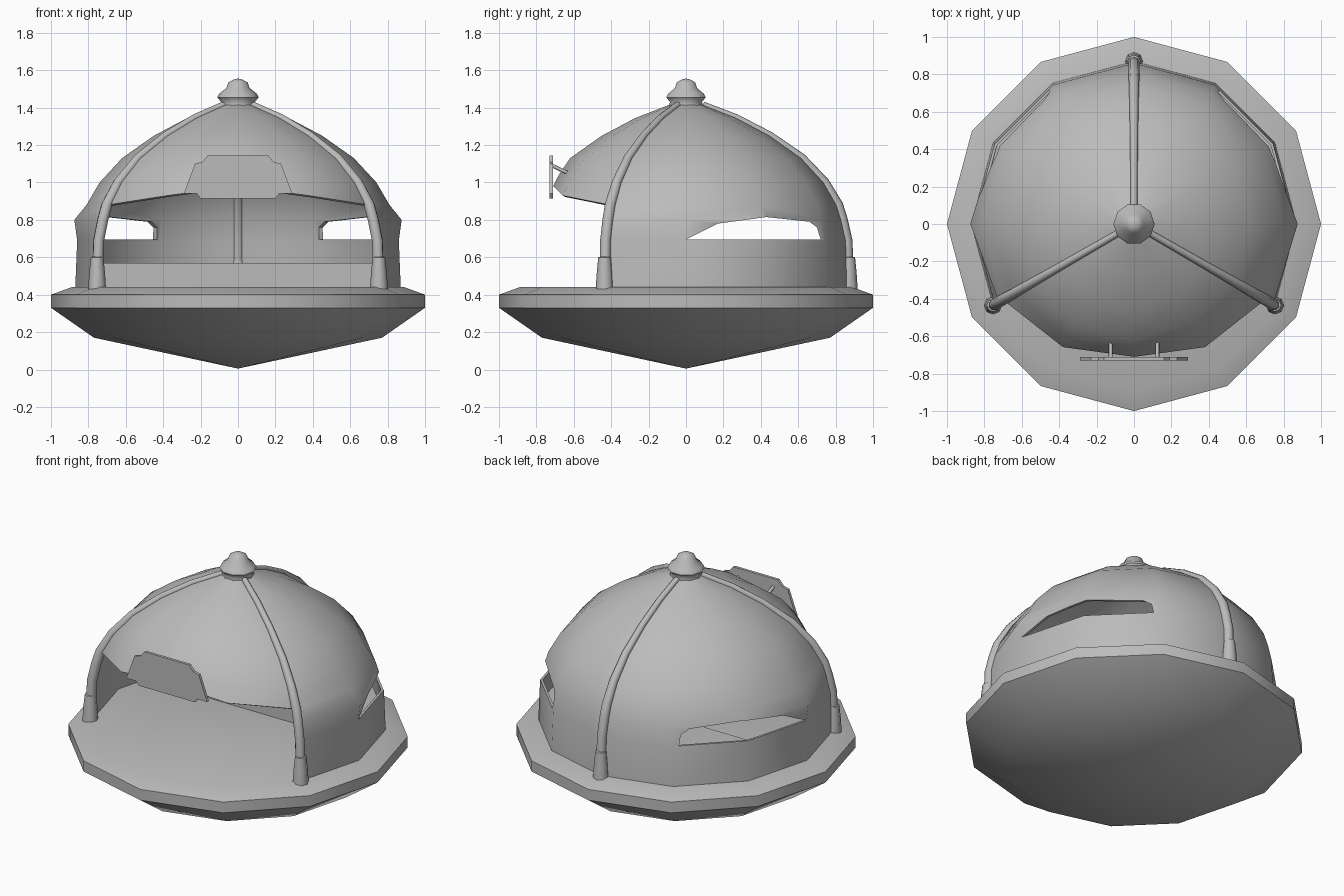
import bpy, bmesh, math
from mathutils import Vector

old = bpy.data.objects.get("Cube")
if old:
    bpy.data.objects.remove(old, do_unlink=True)

grey = bpy.data.materials.new("plain_grey")
grey.use_nodes = True
COLOUR = (0.5, 0.5, 0.5, 1)
grey.diffuse_color = COLOUR
grey.node_tree.nodes["Principled BSDF"].inputs["Base Color"].default_value = COLOUR


def activate(ob):
    bpy.ops.object.select_all(action='DESELECT')
    ob.select_set(True)
    bpy.context.view_layer.objects.active = ob


def finish(name, bm, angle=40):
    bmesh.ops.remove_doubles(bm, verts=bm.verts, dist=0.0005)
    me = bpy.data.meshes.new(name)
    bm.to_mesh(me)
    bm.free()
    ob = bpy.data.objects.new(name, me)
    bpy.context.collection.objects.link(ob)
    me.materials.append(grey)
    activate(ob)
    bpy.ops.object.shade_smooth_by_angle(angle=math.radians(angle))
    return ob


def polar(r, deg, z):
    a = math.radians(deg)
    return Vector((r * math.cos(a), r * math.sin(a), z))


def lathe(name, profile, sides, centre=(0, 0), angle=40):
    """Turn a radius/height profile, listed from bottom to top."""
    bm = bmesh.new()
    off = Vector((centre[0], centre[1], 0))
    rings = [[bm.verts.new(polar(max(r, 1e-5), 360 * i / sides, z) + off) for i in range(sides)]
             for r, z in profile]
    for low, high in zip(rings, rings[1:]):
        for i in range(sides):
            j = (i + 1) % sides
            bm.faces.new((low[i], low[j], high[j], high[i]))
    bmesh.ops.remove_doubles(bm, verts=bm.verts, dist=0.0005)
    return finish(name, bm, angle)


def prism(name, points, shift):
    """Extrude a flat outline along a vector."""
    bm = bmesh.new()
    face = bm.faces.new([bm.verts.new(p) for p in points])
    ext = bmesh.ops.extrude_face_region(bm, geom=[face])
    moved = [v for v in ext["geom"] if isinstance(v, bmesh.types.BMVert)]
    bmesh.ops.translate(bm, verts=moved, vec=shift)
    bmesh.ops.recalc_face_normals(bm, faces=bm.faces)
    return finish(name, bm, 30)


def tube(name, points, radii, depth):
    """Round bar along a path, turned into a mesh."""
    cu = bpy.data.curves.new(name, 'CURVE')
    cu.dimensions = '3D'
    cu.bevel_depth = depth
    cu.bevel_resolution = 2
    cu.use_fill_caps = True
    sp = cu.splines.new('POLY')
    sp.points.add(len(points) - 1)
    for p, co, rad in zip(sp.points, points, radii):
        p.co = (*co, 1)
        p.radius = rad
    cu.materials.append(grey)
    ob = bpy.data.objects.new(name, cu)
    bpy.context.collection.objects.link(ob)
    activate(ob)
    bpy.ops.object.convert(target='MESH')
    bpy.ops.object.shade_smooth_by_angle(angle=math.radians(50))


# Saucer base with its raised rim and flat floor
lathe("saucer_base", [(0, 0.005), (0.77, 0.17), (1, 0.33), (1, 0.4), (0.89, 0.44), (0, 0.44)], 12)

# Bench across the rear half of the cabin
bench = [(0.79, 0.2, 0.44)] + [polar(0.85, a, 0.44) for a in range(30, 151, 30)] + [(-0.79, 0.2, 0.44)]
prism("rear_bench", bench, (0, 0, 0.13))

# Domed shell: full walls at the sides and back, only the roof at the front
DOME = [(0.87, 0.44), (0.86, 0.69), (0.835, 0.8), (0.81, 0.88), (0.74, 1.0),
        (0.62, 1.13), (0.45, 1.25), (0.27, 1.345), (0.09, 1.415)]
EAVE = 3
LIFT = {240: 0.05, 270: 0.1, 300: 0.05}


def dome_point(row, deg):
    r, z = DOME[row]
    if deg in LIFT and row == EAVE:
        r, z = r - LIFT[deg], z + LIFT[deg]
    elif deg in LIFT and row == EAVE + 1:
        r, z = r - 0.6 * LIFT[deg], z + 0.4 * LIFT[deg]
    elif deg in (0, 180) and row == 2:
        r += 0.04                      # small brow over each window
    return polar(r, deg, z)


bm = bmesh.new()
for deg in range(0, 360, 30):
    nxt = (deg + 30) % 360
    start = EAVE if 210 <= deg < 330 else 0
    for row in range(start, len(DOME) - 1):
        corners = [(row, deg), (row, nxt), (row + 1, nxt), (row + 1, deg)]
        bm.faces.new([bm.verts.new(dome_point(*c)) for c in corners])
dome = finish("dome_shell", bm)

# Window slots cut through both side walls
slot = [(0, 0.695), (0.72, 0.695), (0.7, 0.76), (0.66, 0.79), (0.43, 0.815), (0.17, 0.78)]
cutter = prism("window_cutter", [(-1.2, y, z) for y, z in slot], (2.4, 0, 0))
cutter.hide_render = True
wall = dome.modifiers.new("thickness", 'SOLIDIFY')
wall.thickness = 0.015
wall.offset = -1
cut = dome.modifiers.new("windows", 'BOOLEAN')
cut.operation = 'DIFFERENCE'
cut.solver = 'EXACT'
cut.object = cutter
activate(dome)
for name in ("thickness", "windows"):
    bpy.ops.object.modifier_apply(modifier=name)
bpy.data.objects.remove(cutter, do_unlink=True)
bpy.ops.object.shade_smooth_by_angle(angle=math.radians(40))

# Three ribs that rise as posts and run over the dome, each with a foot collar
for side, deg in (("back", 90), ("front_right", 210), ("front_left", 330)):
    path = [polar(r, deg, z) for r, z in DOME]
    tube(side + "_rib", path, [1, 1, 1, 1, 0.9, 0.8, 0.7, 0.65, 0.6], 0.03)
    foot = polar(0.87, deg, 0)
    lathe(side + "_collar", [(0, 0.43), (0.048, 0.43), (0.042, 0.52), (0.034, 0.6), (0, 0.61)],
          8, (foot.x, foot.y), 60)

# Finial on the crown
lathe("finial", [(0.1, 1.4), (0.09, 1.43), (0.11, 1.455), (0.1, 1.475), (0.062, 1.505),
                 (0.052, 1.535), (0.025, 1.55), (0, 1.556)], 10, angle=60)

# Blank sign plate with stepped shoulders, held by two struts
half = [(0.2, 0.915), (0.22, 0.94), (0.29, 0.94), (0.23, 1.1), (0.19, 1.11), (0.16, 1.145)]
outline = half + [(-x, z) for x, z in reversed(half)]
prism("sign_plate", [(x, -0.73, z) for x, z in outline], (0, 0.018, 0))
for side, x in (("right", -0.125), ("left", 0.125)):
    tube(side + "_sign_strut", [(x, -0.715, 1.09), (x, -0.62, 1.045)], [1, 1], 0.01)
